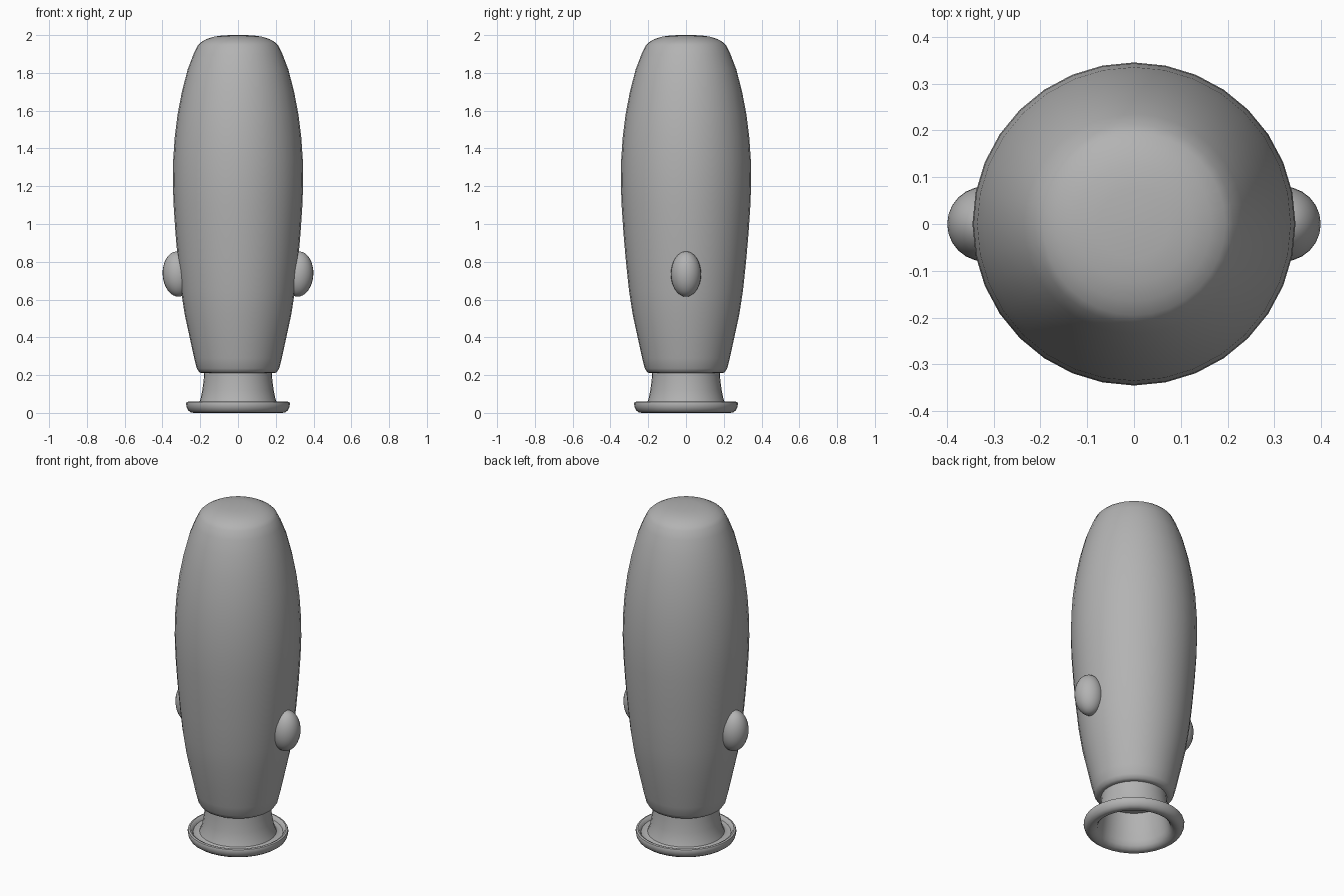
import bpy, bmesh, math

if "Cube" in bpy.data.objects:
    bpy.data.objects.remove(bpy.data.objects["Cube"])

grey = bpy.data.materials.new("plain grey")
grey.diffuse_color = (0.45, 0.45, 0.45, 1)
grey.use_nodes = True
grey.node_tree.nodes["Principled BSDF"].inputs["Base Color"].default_value = grey.diffuse_color


def finish(name, bm, angle):
    bmesh.ops.recalc_face_normals(bm, faces=bm.faces)
    mesh = bpy.data.meshes.new(name)
    bm.to_mesh(mesh)
    bm.free()
    mesh.materials.append(grey)
    obj = bpy.data.objects.new(name, mesh)
    bpy.context.collection.objects.link(obj)
    bpy.ops.object.select_all(action='DESELECT')
    obj.select_set(True)
    bpy.context.view_layer.objects.active = obj
    bpy.ops.object.shade_smooth_by_angle(angle=math.radians(angle))
    return obj


def lathe(name, profile, steps=32, closed=False, angle=40):
    """Spin an (r, z) profile around the z axis."""
    bm = bmesh.new()
    vs = [bm.verts.new((r, 0, z)) for r, z in profile]
    es = [bm.edges.new(p) for p in zip(vs, vs[1:])]
    if closed:
        es.append(bm.edges.new((vs[-1], vs[0])))
    bmesh.ops.spin(bm, geom=vs + es, cent=(0, 0, 0), axis=(0, 0, 1),
                   angle=2 * math.pi, steps=steps, use_merge=True)
    bmesh.ops.remove_doubles(bm, verts=bm.verts, dist=1e-5)
    return finish(name, bm, angle)


# Barrel-shaped body with a softly domed top
lathe("body", [
    (0, 0.21), (0.19, 0.21), (0.205, 0.215), (0.218, 0.235), (0.232, 0.29),
    (0.256, 0.40), (0.282, 0.52), (0.302, 0.65), (0.318, 0.80), (0.331, 0.95),
    (0.341, 1.10), (0.345, 1.22), (0.343, 1.34), (0.335, 1.46),
    (0.320, 1.58), (0.297, 1.70), (0.266, 1.82), (0.235, 1.90),
    (0.212, 1.947), (0.195, 1.963), (0.165, 1.98), (0.125, 1.992),
    (0.075, 1.999), (0, 2.0)])

# Hollow neck flaring into a rolled flange with a groove on top
lathe("neck_and_flange", [
    (0.179, 0.215), (0.182, 0.17), (0.189, 0.12), (0.198, 0.075),
    (0.210, 0.045), (0.228, 0.036), (0.245, 0.040), (0.253, 0.056),
    (0.262, 0.060), (0.272, 0.057), (0.275, 0.048), (0.272, 0.030),
    (0.264, 0.013), (0.250, 0.003), (0.235, 0.0), (0.215, 0.006),
    (0.200, 0.022), (0.192, 0.050), (0.182, 0.12), (0.172, 0.215)],
    closed=True)

# Oval side knobs, leaning slightly with the body wall
for side, name in ((-1, "left_knob"), (1, "right_knob")):
    bm = bmesh.new()
    bmesh.ops.create_uvsphere(bm, u_segments=24, v_segments=16, radius=1)
    knob = finish(name, bm, 180)
    knob.scale = (0.08, 0.08, 0.12)
    knob.rotation_euler = (0, math.radians(3) * side, 0)
    knob.location = (0.319 * side, 0, 0.735)
